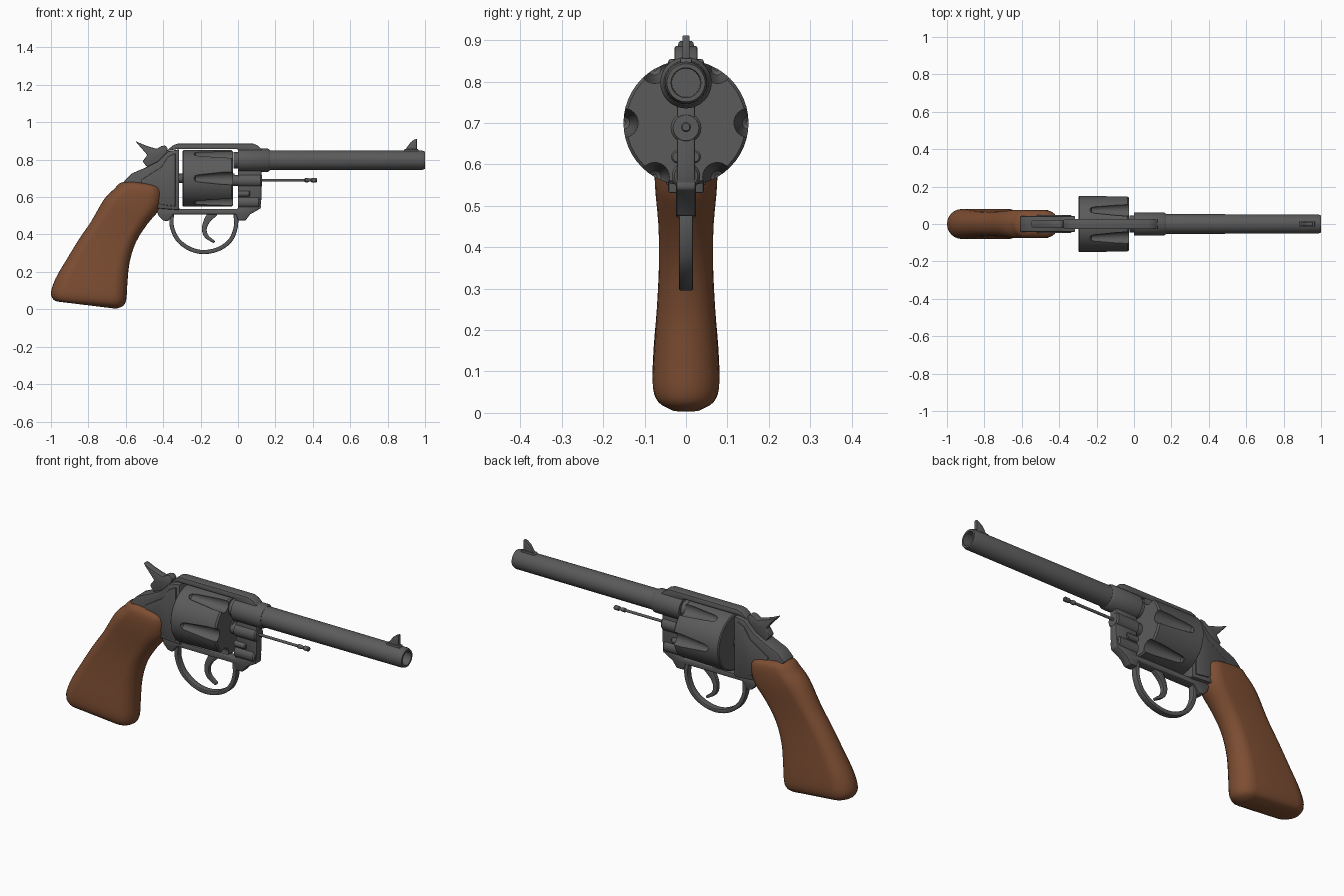
import bpy, bmesh, math
from mathutils import Vector

if "Cube" in bpy.data.objects:
    bpy.data.objects.remove(bpy.data.objects["Cube"])


def material(name, rgb):
    m = bpy.data.materials.new(name)
    m.diffuse_color = (*rgb, 1)
    m.use_nodes = True
    m.node_tree.nodes["Principled BSDF"].inputs["Base Color"].default_value = m.diffuse_color
    return m


STEEL = material("dark_steel", (0.105, 0.105, 0.105))
WOOD = material("brown_wood", (0.205, 0.075, 0.032))


def finish(name, bm, mat, bevel=0, angle=35):
    bmesh.ops.recalc_face_normals(bm, faces=bm.faces[:])
    me = bpy.data.meshes.new(name)
    bm.to_mesh(me)
    bm.free()
    ob = bpy.data.objects.new(name, me)
    bpy.context.collection.objects.link(ob)
    me.materials.append(mat)
    bpy.ops.object.select_all(action='DESELECT')
    bpy.context.view_layer.objects.active = ob
    ob.select_set(True)
    if bevel:
        mod = ob.modifiers.new("bevel", 'BEVEL')
        mod.width, mod.segments, mod.limit_method = bevel, 2, 'ANGLE'
        mod.angle_limit = math.radians(40)
        bpy.ops.object.modifier_apply(modifier=mod.name)
    bpy.ops.object.shade_smooth_by_angle(angle=math.radians(angle))
    return ob


def plate(name, pts, half, bevel=0.006):
    """Extrude an x-z outline symmetrically in y."""
    bm = bmesh.new()
    a = [bm.verts.new((x, -half, z)) for x, z in pts]
    b = [bm.verts.new((x, half, z)) for x, z in pts]
    bm.faces.new(a)
    bm.faces.new(b[::-1])
    for i in range(len(pts)):
        j = (i + 1) % len(pts)
        bm.faces.new((a[i], b[i], b[j], a[j]))
    return finish(name, bm, STEEL, bevel)


def loft(name, rings, mat, angle=35):
    """Skin closed rings of points and cap both ends."""
    bm = bmesh.new()
    vs = [[bm.verts.new(p) for p in r] for r in rings]
    n = len(vs[0])
    for r, s in zip(vs, vs[1:]):
        for i in range(n):
            j = (i + 1) % n
            bm.faces.new((r[i], r[j], s[j], s[i]))
    bm.faces.new(vs[0])
    bm.faces.new(vs[-1][::-1])
    return finish(name, bm, mat, 0, angle)


def turned(name, profile, z, y=0, n=32):
    """Round part along x from (x, radius) pairs."""
    ang = [2 * math.pi * i / n for i in range(n)]
    return loft(name, [[(x, y + r * math.cos(a), z + r * math.sin(a)) for a in ang]
                       for x, r in profile], STEEL)


def smooth_path(pts, steps=6):
    """Catmull-Rom curve through the points (any dimension)."""
    v = [Vector(p) for p in pts]
    v = [2 * v[0] - v[1]] + v + [2 * v[-1] - v[-2]]
    out = []
    for a, b, c, d in zip(v, v[1:], v[2:], v[3:]):
        for k in range(steps):
            t = k / steps
            out.append(0.5 * (2 * b + (c - a) * t + (2 * a - 5 * b + 4 * c - d) * t * t
                              + (3 * b - a - 3 * c + d) * t ** 3))
    return out + [v[-2]]


def strip(name, path, half, bevel=0.005):
    """Bent bar following (x, z, thickness) points."""
    p = smooth_path([(x, t, z) for x, z, t in path])
    left, right = [], []
    for i, q in enumerate(p):
        d = p[min(i + 1, len(p) - 1)] - p[max(i - 1, 0)]
        nx, nz = Vector((-d.z, d.x)).normalized() * q.y / 2
        left.append((q.x + nx, q.z + nz))
        right.append((q.x - nx, q.z - nz))
    return plate(name, left + right[::-1], half, bevel)


# Grip: stadium sections (back x, z, front x, z, half width)
sections = [(-.60, .685, -.45, .668, .045), (-.635, .672, -.412, .65, .066),
            (-.66, .645, -.402, .61, .075), (-.715, .59, -.42, .535, .075),
            (-.785, .47, -.485, .455, .067), (-.85, .375, -.545, .36, .065),
            (-.92, .26, -.58, .25, .070), (-.975, .165, -.592, .13, .078),
            (-1.0, .09, -.597, .055, .080), (-.985, .05, -.612, .02, .066),
            (-.955, .04, -.65, .003, .035)]
rings = []
for s in smooth_path(sections, 3):
    back, front, w = Vector((s[0], 0, s[1])), Vector((s[2], 0, s[3])), s[4]
    axis = (front - back).normalized()
    ring = []
    for centre, start in ((front - axis * w, -90), (back + axis * w, 90)):
        for k in range(13):
            a = math.radians(start + 15 * k)
            ring.append(centre + axis * w * math.cos(a) + Vector((0, w * math.sin(a), 0)))
    rings.append(ring)
loft("grip", rings, WOOD, 50)

# Frame: rear body, top strap, bottom strap, front post
plate("frame_rear", [(-.315, .855), (-.375, .845), (-.39, .83), (-.43, .79), (-.50, .755),
                     (-.57, .725), (-.61, .685), (-.56, .62), (-.44, .54), (-.315, .53)], .043)
plate("frame_side_panel", [(-.335, .835), (-.375, .815), (-.41, .76), (-.52, .69),
                           (-.50, .64), (-.41, .56), (-.335, .55)], .048, .004)
plate("frame_top_strap", [(-.385, .845), (-.345, .878), (-.32, .886), (.08, .886), (.105, .876),
                          (.128, .855), (.128, .80), (0, .80), (0, .856), (-.33, .856)], .028)
plate("frame_bottom_strap", [(-.44, .545), (-.425, .50), (-.40, .475), (-.375, .47), (-.345, .508),
                             (-.01, .508), (0, .475), (.04, .475), (.065, .508), (.122, .54),
                             (.122, .56), (.005, .56), (0, .537), (-.31, .537), (-.35, .56)], .024)
plate("frame_front_post", [(0, .53), (.12, .545), (.126, .60), (.126, .78), (0, .78)], .022)

# Barrel with hollow muzzle, and its collar
turned("barrel", [(.1, .053), (.985, .051), (1, .046), (1, .036), (.85, .034)], .797)
turned("barrel_collar", [(-.025, .045), (0, .045), (0, .062), (.16, .062), (.172, .054)], .797)
plate("front_sight", [(.885, .84), (.898, .858), (.92, .89), (.94, .906), (.956, .912),
                      (.956, .84)], .009, .003)
plate("front_sight_base", [(.88, .835), (.89, .856), (.965, .856), (.97, .835)], .014, .003)

# Crane tube, lower pivot and ejector rod
turned("crane_tube", [(-.03, .03), (0, .03), (0, .037), (.12, .037), (.127, .031)], .688)
turned("crane_pivot", [(0, .034), (.11, .034), (.118, .028)], .572)
turned("ejector_rod", [(.12, .007), (.355, .007), (.36, .011), (.375, .011), (.38, .008),
                       (.39, .008), (.395, .012), (.418, .012), (.422, .009)], .69, n=16)
for s in (-1, 1):
    turned("crane_lug", [(.0, .016), (.06, .016), (.065, .012)], .618, s * .02, 16)

# Cylinder with six tapered flutes
drum = turned("cylinder", [(-.297, .145), (-.292, .151), (-.035, .151), (-.027, .144)], .70, n=48)
for i in range(6):
    a = math.radians(60 * i)
    cut = turned("flute_cutter", [(-.235, .006), (-.228, .015), (-.21, .02), (-.08, .034), (0, .036)],
                 .70 + .151 * math.sin(a), .151 * math.cos(a), 24)
    bpy.context.view_layer.objects.active = drum
    mod = drum.modifiers.new("flute", 'BOOLEAN')
    mod.operation, mod.object, mod.solver = 'DIFFERENCE', cut, 'EXACT'
    bpy.ops.object.modifier_apply(modifier=mod.name)
    bpy.data.objects.remove(cut)
bpy.ops.object.select_all(action='DESELECT')
drum.select_set(True)
bpy.ops.object.shade_smooth_by_angle(angle=math.radians(35))
turned("cylinder_axle", [(-.32, .025), (-.02, .025)], .70, n=16)

# Hammer, trigger and trigger guard
plate("hammer", [(-.55, .90), (-.50, .878), (-.435, .857), (-.41, .872), (-.39, .876),
                 (-.375, .86), (-.38, .83), (-.41, .77), (-.47, .74), (-.51, .79), (-.485, .825)], .02)
strip("trigger", [(-.13, .52, .05), (-.165, .475, .034), (-.18, .43, .026),
                  (-.168, .39, .022), (-.125, .358, .012)], .012, .004)
strip("trigger_guard", [(-.355, .515, .025), (-.353, .44, .022), (-.32, .37, .022), (-.255, .322, .022),
                        (-.18, .306, .022), (-.10, .324, .022), (-.04, .37, .022),
                        (-.012, .44, .022), (-.012, .515, .025)], .017)
